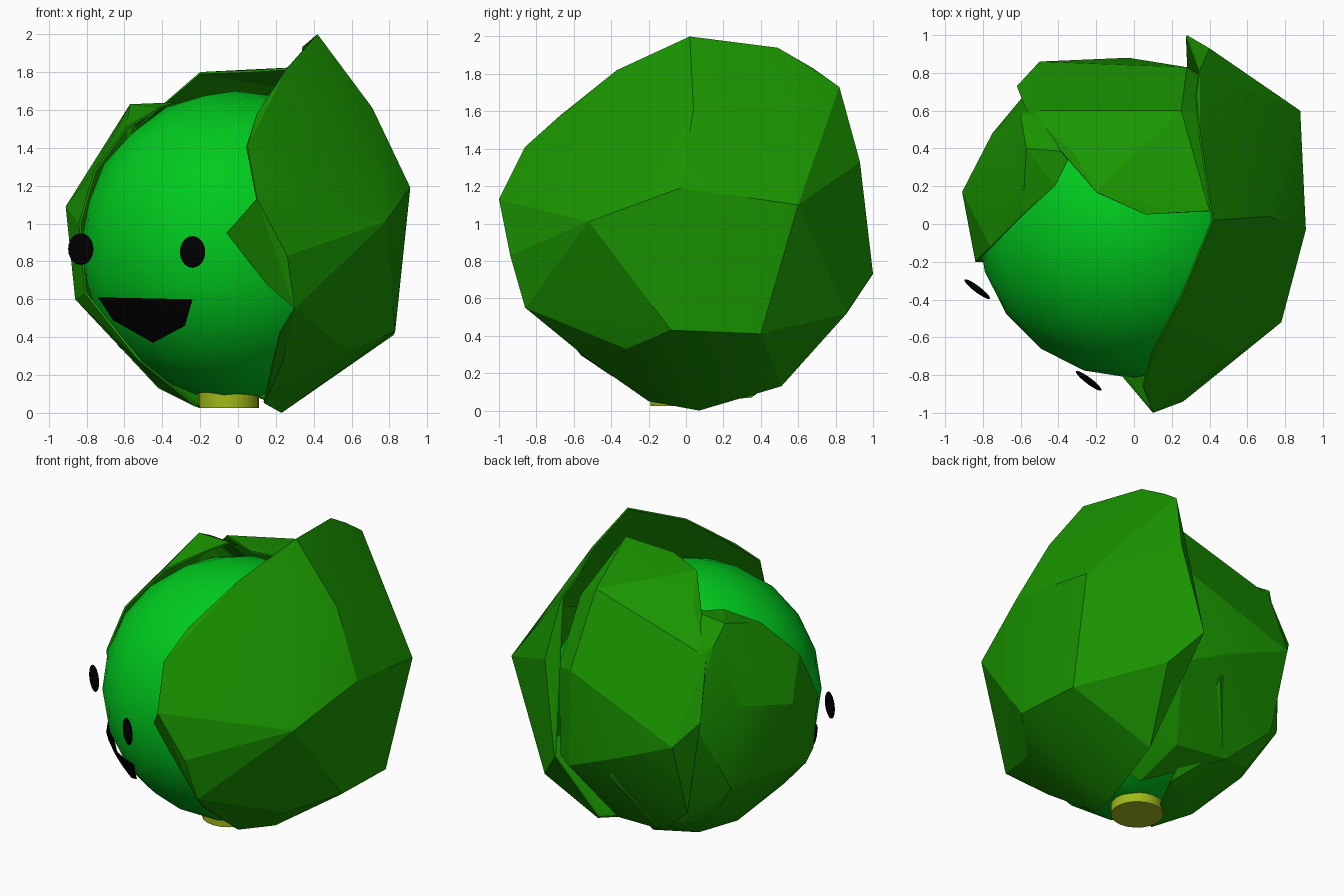
import bpy, bmesh, math
from mathutils import Vector

if "Cube" in bpy.data.objects:
    bpy.data.objects.remove(bpy.data.objects["Cube"], do_unlink=True)

CENTRE = Vector((-0.015, 0, 0.885))
RADIUS = 0.815


def material(name, rgb):
    mat = bpy.data.materials.new(name)
    mat.use_nodes = True
    colour = (*rgb, 1)
    mat.diffuse_color = colour
    mat.node_tree.nodes["Principled BSDF"].inputs["Base Color"].default_value = colour
    return mat


HEAD_GREEN = material("bright green", (0, 0.6, 0.013))
LEAF_GREEN = material("leaf green", (0.01, 0.3, 0))
STEM_YELLOW = material("stem yellow", (0.36, 0.48, 0.01))
BLACK = material("black", (0, 0, 0))


def finish(obj, name, mat, angle):
    """Name, colour and shade a part."""
    obj.name = name
    obj.data.materials.append(mat)
    bpy.ops.object.select_all(action='DESELECT')
    obj.select_set(True)
    bpy.context.view_layer.objects.active = obj
    bpy.ops.object.shade_smooth_by_angle(angle=math.radians(angle))
    return obj


def mesh_object(name, bm):
    mesh = bpy.data.meshes.new(name)
    bm.to_mesh(mesh)
    bm.free()
    obj = bpy.data.objects.new(name, mesh)
    bpy.context.collection.objects.link(obj)
    return obj


def leaf(name, points):
    """Faceted shell around the points, left open on the side towards the head."""
    bm = bmesh.new()
    for p in points:
        bm.verts.new(p)
    bmesh.ops.convex_hull(bm, input=bm.verts[:])
    bmesh.ops.recalc_face_normals(bm, faces=bm.faces[:])
    inner = [f for f in bm.faces
             if f.normal.dot(f.verts[0].co - CENTRE) < 0.58]
    bmesh.ops.delete(bm, geom=inner, context='FACES')
    loose = [v for v in bm.verts if not v.link_faces]
    bmesh.ops.delete(bm, geom=loose, context='VERTS')
    obj = mesh_object(name, bm)
    bpy.context.view_layer.objects.active = obj
    thick = obj.modifiers.new("thickness", 'SOLIDIFY')
    thick.thickness = 0.012
    thick.offset = -1
    bpy.ops.object.modifier_apply(modifier=thick.name)
    return finish(obj, name, LEAF_GREEN, 16)


# Round head
bpy.ops.mesh.primitive_ico_sphere_add(subdivisions=3, radius=RADIUS, location=CENTRE)
finish(bpy.context.object, "head", HEAD_GREEN, 40)

# Cut stem underneath
bpy.ops.mesh.primitive_cylinder_add(vertices=20, radius=0.16, depth=0.1,
                                    location=(-0.05, -0.03, 0.075))
finish(bpy.context.object, "stem", STEM_YELLOW, 40)

# Large leaf on the left side, with a pointed top
leaf("left_leaf", [
    # middle ridge
    (0.91, -0.03, 1.19), (0.88, 0.6, 1.1), (0.78, -0.52, 1.01),
    (0.83, -0.08, 0.43), (0.82, 0.4, 0.41), (0.71, 0.04, 1.61),
    (0.58, -0.32, 0.33),
    # tip and front rim
    (0.42, 0.02, 2), (0.26, -0.37, 1.82), (0.1, -0.67, 1.58),
    (0.05, -0.86, 1.41), (0.1, -1, 1.13), (-0.06, -0.81, 0.95),
    (0.15, -0.82, 0.68), (0.26, -0.94, 0.83), (0.3, -0.86, 0.55),
    (0.22, -0.7, 0.42), (0.24, -0.53, 0.28), (0.14, -0.2, 0.05),
    (0.23, 0.07, 0),
    # back rim
    (0.3, 0.51, 0.13), (0.45, 0.86, 0.52), (0.28, 1, 0.73),
    (0.4, 0.93, 1.33), (0.35, 0.82, 1.73), (0.33, 0.68, 1.83),
    (0.35, 0.49, 1.94)])

# Leaf wrapped over the back and the top
leaf("back_leaf", [
    (0.4, 0.07, 1.83), (0.06, 0.05, 1.81), (-0.2, 0.17, 1.8),
    (-0.32, 0.38, 1.68), (-0.57, 0.6, 1.48), (-0.62, 0.73, 1.1),
    (-0.5, 0.86, 0.95), (-0.03, 0.88, 0.75), (0.28, 0.83, 1.25),
    (0.43, 0.74, 1.2), (0.43, 0.72, 0.6), (0.4, 0.45, 0.3),
    (0.3, 0.82, 0.6), (-0.5, 0.7, 0.45), (0.12, 0.55, 0.2),
    (0.16, 0.25, 0.06), (0.3, 0.2, 0.12), (-0.25, 0.58, 0.22),
    (0.25, 0.6, 1.72), (0.4, 0.55, 1.62)])

# Leaf wrapped around the right side
leaf("right_leaf", [
    (-0.33, 0.38, 1.64), (-0.42, 0.2, 1.61), (-0.57, 0.4, 1.63),
    (-0.6, 0.57, 1.54), (-0.59, 0.05, 1.51), (-0.76, -0.12, 1.28),
    (-0.35, 0.6, 1.46), (-0.3, 0.77, 1.2),
    (-0.91, 0.17, 1.09), (-0.84, -0.2, 1), (-0.86, -0.05, 0.6),
    (-0.81, -0.2, 0.63), (-0.7, 0.52, 0.6), (-0.75, 0.48, 1.15),
    (-0.55, 0.72, 1.1), (-0.62, 0.28, 0.36), (-0.5, 0.45, 0.3),
    (-0.42, 0.05, 0.13), (-0.52, -0.3, 0.27), (-0.22, -0.1, 0.03),
    (-0.25, 0.22, 0.07), (0, 0.35, 0.07), (-0.2, 0.6, 0.25),
    (0, 0.82, 0.6), (-0.3, 0.8, 0.9)])

# Flat oval eyes, both turned the way the face looks
for side, place in (("left", (-0.24, -0.83, 0.85)), ("right", (-0.83, -0.345, 0.865))):
    bpy.ops.mesh.primitive_uv_sphere_add(segments=20, ring_count=10, radius=1, location=place)
    eye = bpy.context.object
    eye.scale = (0.084, 0.017, 0.084)
    eye.rotation_euler.z = math.radians(-37)
    finish(eye, side + "_eye", BLACK, 60)

# Open smiling mouth, curved to sit on the head
bm = bmesh.new()
outline = [(-0.74, 0.61), (-0.66, 0.49), (-0.45, 0.37), (-0.28, 0.46), (-0.24, 0.6)]
bm.faces.new([bm.verts.new((x, 0, z)) for x, z in outline])
bmesh.ops.poke(bm, faces=bm.faces[:])
bmesh.ops.subdivide_edges(bm, edges=bm.edges[:], cuts=4, use_grid_fill=True)
for v in bm.verts:
    dx, dz = v.co.x - CENTRE.x, v.co.z - CENTRE.z
    v.co.y = -math.sqrt((RADIUS + 0.025) ** 2 - dx * dx - dz * dz)
bmesh.ops.recalc_face_normals(bm, faces=bm.faces[:])
if sum(f.normal.y for f in bm.faces) > 0:
    bmesh.ops.reverse_faces(bm, faces=bm.faces[:])
finish(mesh_object("mouth", bm), "mouth", BLACK, 60)
